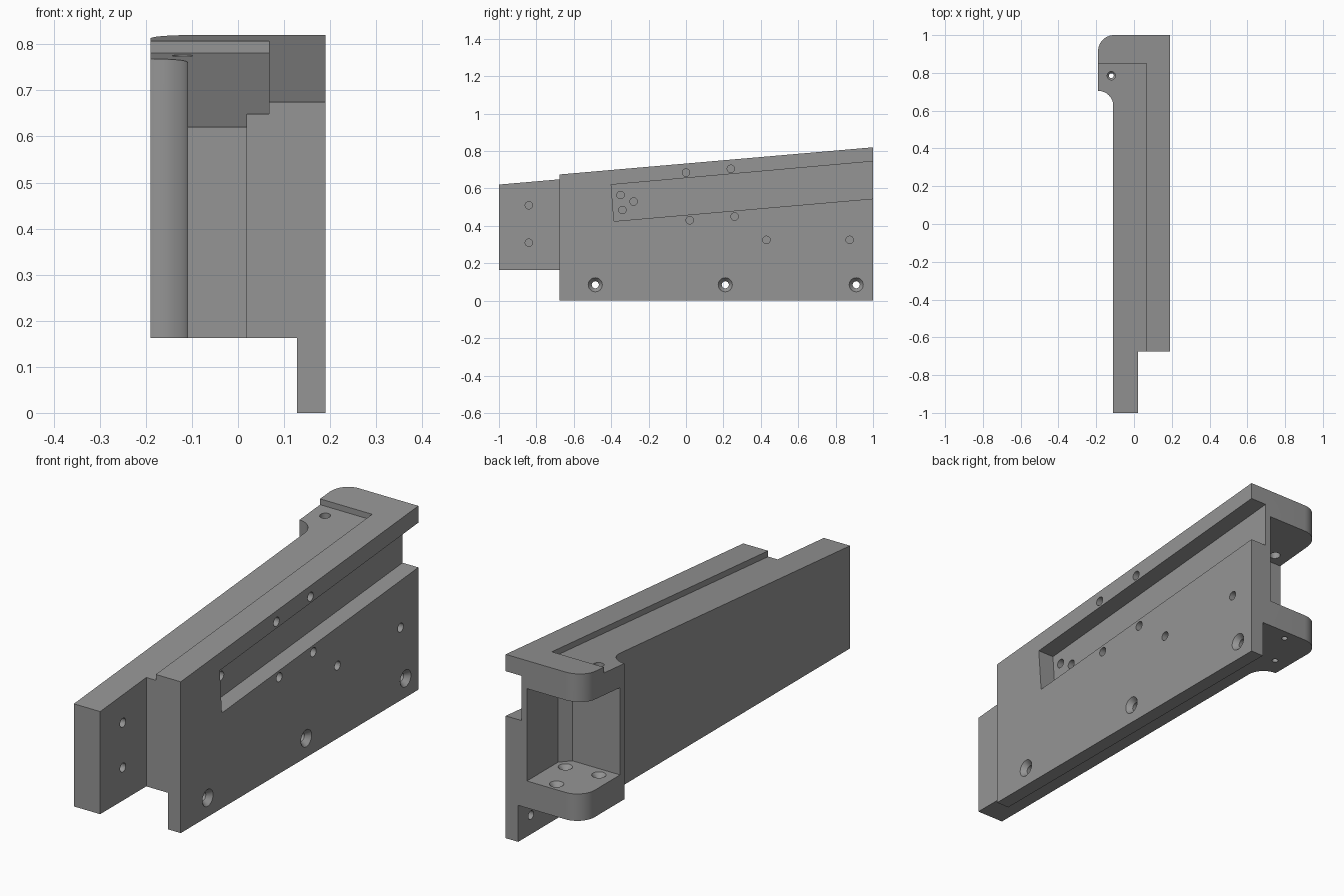
import bpy, bmesh, math
from mathutils import Matrix

if "Cube" in bpy.data.objects:
    bpy.data.objects.remove(bpy.data.objects["Cube"])

SLOPE = 0.0866                 # rise of the top per unit of y
TOP = 0.82 - SLOPE             # top height at y = 0

grey = bpy.data.materials.new("matte grey")
grey.diffuse_color = (0.3, 0.3, 0.3, 1)
grey.use_nodes = True
grey.node_tree.nodes["Principled BSDF"].inputs["Base Color"].default_value = grey.diffuse_color


def finish(bm, name):
    bmesh.ops.recalc_face_normals(bm, faces=bm.faces)
    me = bpy.data.meshes.new(name)
    bm.to_mesh(me)
    bm.free()
    me.materials.append(grey)
    ob = bpy.data.objects.new(name, me)
    bpy.context.collection.objects.link(ob)
    return ob


def loft(name, lower, upper):
    """Closed solid between two matching outlines."""
    bm = bmesh.new()
    a = [bm.verts.new(p) for p in lower]
    b = [bm.verts.new(p) for p in upper]
    n = len(a)
    bm.faces.new(a[::-1])
    bm.faces.new(b)
    for i in range(n):
        bm.faces.new((a[i], a[(i + 1) % n], b[(i + 1) % n], b[i]))
    return finish(bm, name)


def plan_prism(name, pts, z0, z1, s0=0, s1=0):
    return loft(name, [(x, y, z0 + s0 * y) for x, y in pts],
                [(x, y, z1 + s1 * y) for x, y in pts])


def side_prism(name, pts, x0, x1):
    return loft(name, [(x0, y, z) for y, z in pts], [(x1, y, z) for y, z in pts])


def rect(x0, x1, y0, y1):
    return [(x0, y0), (x1, y0), (x1, y1), (x0, y1)]


def arc(cx, cy, r, a0, a1, n=12):
    return [(cx + r * math.cos(math.radians(a0 + (a1 - a0) * i / n)),
             cy + r * math.sin(math.radians(a0 + (a1 - a0) * i / n))) for i in range(n + 1)]


def drill(name, start, end, r0, r1, axis):
    """Round or conical cutter centred on start, running along x or z."""
    bm = bmesh.new()
    i = "xyz".index(axis)
    length = end - start[i]
    rot = Matrix.Rotation(math.pi / 2, 4, 'Y') if axis == "x" else Matrix()
    mid = list(start)
    mid[i] += length / 2
    ra, rb = (r0, r1) if length > 0 else (r1, r0)
    bmesh.ops.create_cone(bm, cap_ends=True, segments=24, radius1=ra, radius2=rb,
                          depth=abs(length), matrix=Matrix.Translation(mid) @ rot)
    return finish(bm, name)


def cut(body, cutter):
    m = body.modifiers.new(cutter.name, 'BOOLEAN')
    m.operation = 'DIFFERENCE'
    m.solver = 'EXACT'
    m.object = cutter
    bpy.context.view_layer.objects.active = body
    bpy.ops.object.modifier_apply(modifier=m.name)
    bpy.data.objects.remove(cutter)


# Main outline: front tongue, wide body and rounded rear hook
outline = [(-0.11, -1), (0.02, -1), (0.02, -0.675), (0.19, -0.675), (0.19, 1)]
outline += arc(-0.105, 0.915, 0.085, 90, 180)
outline += arc(-0.19, 0.625, 0.08, 90, 0)
body = plan_prism("bracket_body", outline, 0, TOP, 0, SLOPE)

# Undercut that leaves the thin mounting plate
cut(body, plan_prism("undercut", rect(-0.5, 0.128, -1.5, 1.5), -0.2, 0.163))
# Shallow step in the sloped top
cut(body, plan_prism("top_step", rect(-0.5, 0.067, -1.5, 0.85), TOP - 0.026, 1.3, SLOPE, 0))
# Rear pocket, open to the back and the left
pocket = [(-0.5, 0.736), (0.045, 0.736), (0.085, 0.78), (0.085, 1.3), (-0.5, 1.3)]
cut(body, plan_prism("rear_pocket", pocket, 0.283, 0.695 - SLOPE, 0, SLOPE))
# Long slanted slot in the right side
k = 0.0893
cut(body, side_prism("side_slot", [(-0.4, 0.62), (-0.385, 0.425),
                                   (1.2, 0.545 + 0.2 * k), (1.2, 0.745 + 0.2 * k)], 0.112, 0.4))

# Blind screw holes: side face, slot floor, tongue
holes = {
    0.19: [(0, 0.685), (0.24, 0.705), (0.02, 0.43), (0.26, 0.45), (0.43, 0.325), (0.875, 0.325)],
    0.112: [(-0.35, 0.565), (-0.28, 0.53), (-0.34, 0.485)],
    0.02: [(-0.84, 0.51), (-0.84, 0.31)],
}
for face, spots in holes.items():
    for y, z in spots:
        cut(body, drill("blind_hole", (face + 0.02, y, z), face - 0.06, 0.02, 0.02, "x"))

# Countersunk through holes in the mounting plate
for y in (-0.485, 0.21, 0.91):
    cut(body, drill("plate_hole", (0.3, y, 0.085), 0.05, 0.019, 0.019, "x"))
    cut(body, drill("plate_sink", (0.195, y, 0.085), 0.165, 0.042, 0.017, "x"))

# Countersunk holes in the lower shelf, and one hole in the upper shelf
for x, y in ((-0.12, 0.785), (0.035, 0.8), (-0.03, 0.955)):
    cut(body, drill("shelf_hole", (x, y, 0.32), 0.1, 0.013, 0.013, "z"))
    cut(body, drill("shelf_sink", (x, y, 0.287), 0.262, 0.033, 0.012, "z"))
cut(body, drill("upper_shelf_hole", (-0.12, 0.785, 0.9), 0.6, 0.022, 0.022, "z"))

# Smooth curved walls, crisp edges
bpy.ops.object.select_all(action='DESELECT')
body.select_set(True)
bpy.context.view_layer.objects.active = body
bpy.ops.object.shade_smooth_by_angle(angle=math.radians(30))
